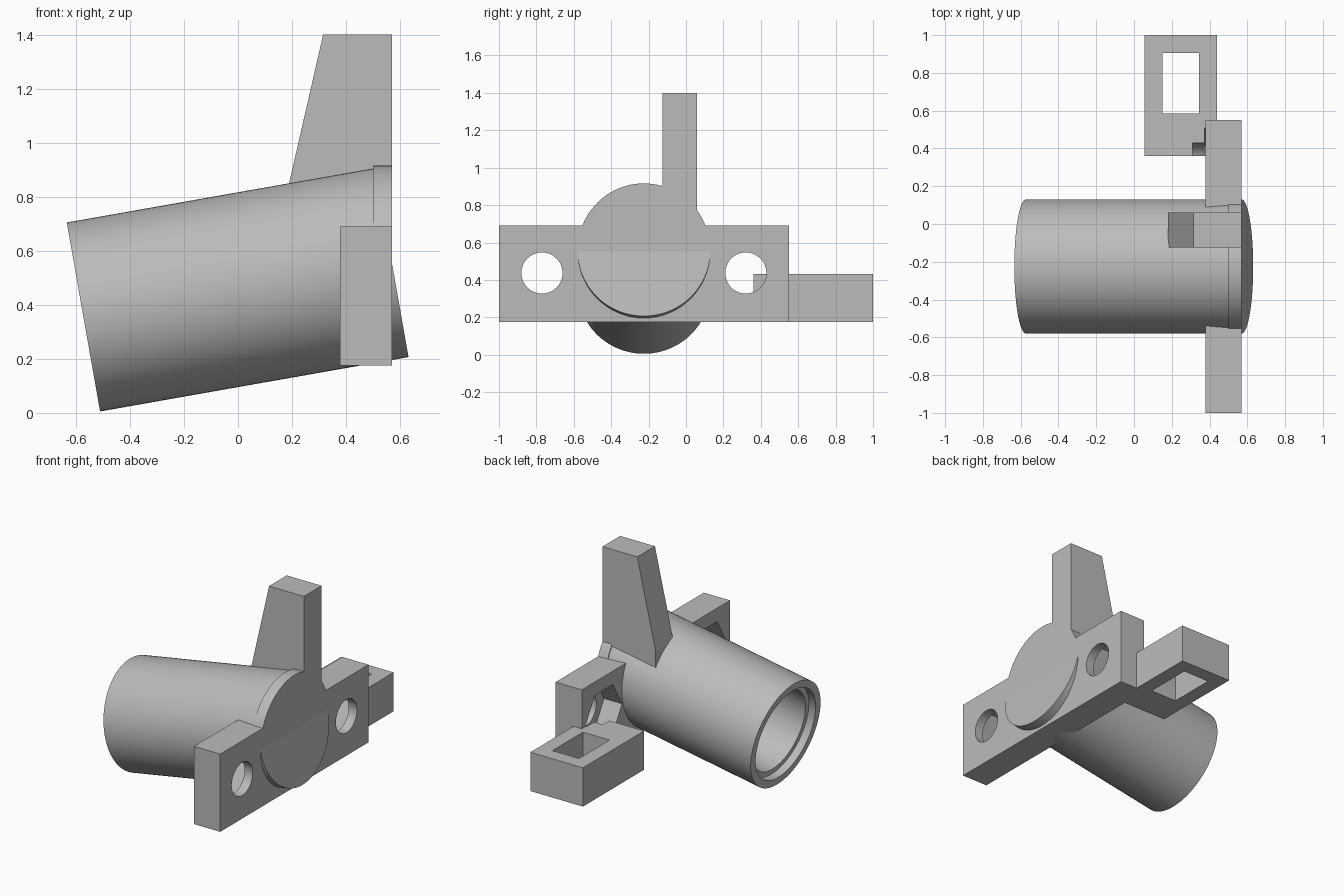
import bpy
import math
from mathutils import Vector

default = bpy.data.objects.get("Cube")
if default:
    bpy.data.objects.remove(default, do_unlink=True)

grey = bpy.data.materials.new("neutral_grey")
grey.use_nodes = True
grey.diffuse_color = (0.5, 0.5, 0.5, 1)
grey.node_tree.nodes["Principled BSDF"].inputs["Base Color"].default_value = (0.5, 0.5, 0.5, 1)

TILT = math.radians(10)
AXIS = Vector((math.cos(TILT), 0, math.sin(TILT)))
MOUTH = Vector((-0.572, -0.225, 0.355))   # centre of the open end


def finish(obj, name):
    obj.name = name
    obj.data.materials.clear()
    obj.data.materials.append(grey)
    return obj


def box(name, low, high):
    low, high = Vector(low), Vector(high)
    bpy.ops.mesh.primitive_cube_add(size=1, location=(low + high) / 2)
    obj = bpy.context.object
    obj.scale = high - low
    bpy.ops.object.transform_apply(location=False, rotation=False, scale=True)
    return finish(obj, name)


def rod(name, start, end, radius, sides=96):
    start, end = Vector(start), Vector(end)
    span = end - start
    angle = math.atan2(span.x, span.z)
    bpy.ops.mesh.primitive_cylinder_add(vertices=sides, radius=radius, depth=span.length,
                                        location=(start + end) / 2, rotation=(0, angle, 0))
    return finish(bpy.context.object, name)


def cut(obj, cutters):
    for cutter in cutters:
        mod = obj.modifiers.new(cutter.name, 'BOOLEAN')
        mod.operation = 'DIFFERENCE'
        mod.solver = 'EXACT'
        mod.object = cutter
        bpy.context.view_layer.objects.active = obj
        bpy.ops.object.modifier_apply(modifier=mod.name)


def smooth(obj):
    bpy.ops.object.select_all(action='DESELECT')
    obj.select_set(True)
    bpy.context.view_layer.objects.active = obj
    bpy.ops.object.shade_smooth_by_angle(angle=math.radians(30))


# Tilted barrel and its upright end cap
barrel = rod("barrel", MOUTH, MOUTH + AXIS * 1.159, 0.355)
end_cap = rod("end_cap", (0.5, -0.225, 0.563), (0.57, -0.225, 0.563), 0.353)

# Flange plate, bracket arm
flange = box("flange_plate", (0.378, -1, 0.175), (0.57, 0.55, 0.69))
bracket = box("bracket", (0.055, 0.36, 0.175), (0.44, 1, 0.432))

# Tapered fin extruded along y
profile = [(0.18, 0.65), (0.57, 0.65), (0.57, 1.4), (0.315, 1.4), (0.18, 0.81)]
n = len(profile)
verts = [(x, y, z) for y in (-0.125, 0.06) for x, z in profile]
faces = [tuple(range(n)), tuple(reversed(range(n, 2 * n)))]
faces += [(i, i + n, (i + 1) % n + n, (i + 1) % n) for i in range(n)]
mesh = bpy.data.meshes.new("fin")
mesh.from_pydata(verts, [], faces)
fin = bpy.data.objects.new("fin", mesh)
bpy.context.collection.objects.link(fin)
finish(fin, "fin")

# Stepped bore of the barrel
bore = [rod("bore_cutter", MOUTH - AXIS * 0.1, MOUTH + AXIS * 0.95, 0.27),
        rod("rim_cutter", MOUTH - AXIS * 0.1, MOUTH + AXIS * 0.05, 0.305)]

# Bolt holes with hexagonal nut pockets at the back
bolts = []
for y in (-0.77, 0.32):
    bolts.append(rod("bolt_cutter", (0.31, y, 0.437), (0.7, y, 0.437), 0.11, 48))
    bolts.append(rod("nut_cutter", (0.372, y, 0.437), (0.51, y, 0.437), 0.19, 6))

# Bracket window
window = box("window_cutter", (0.15, 0.585, 0), (0.345, 0.905, 0.7))

cut(barrel, bore)
cut(flange, bore[:1] + bolts)
cut(fin, bore[:1])
cut(bracket, bolts[2:] + [window])

for obj in (barrel, end_cap, flange, bracket):
    smooth(obj)

for cutter in bore + bolts + [window]:
    bpy.data.objects.remove(cutter, do_unlink=True)
